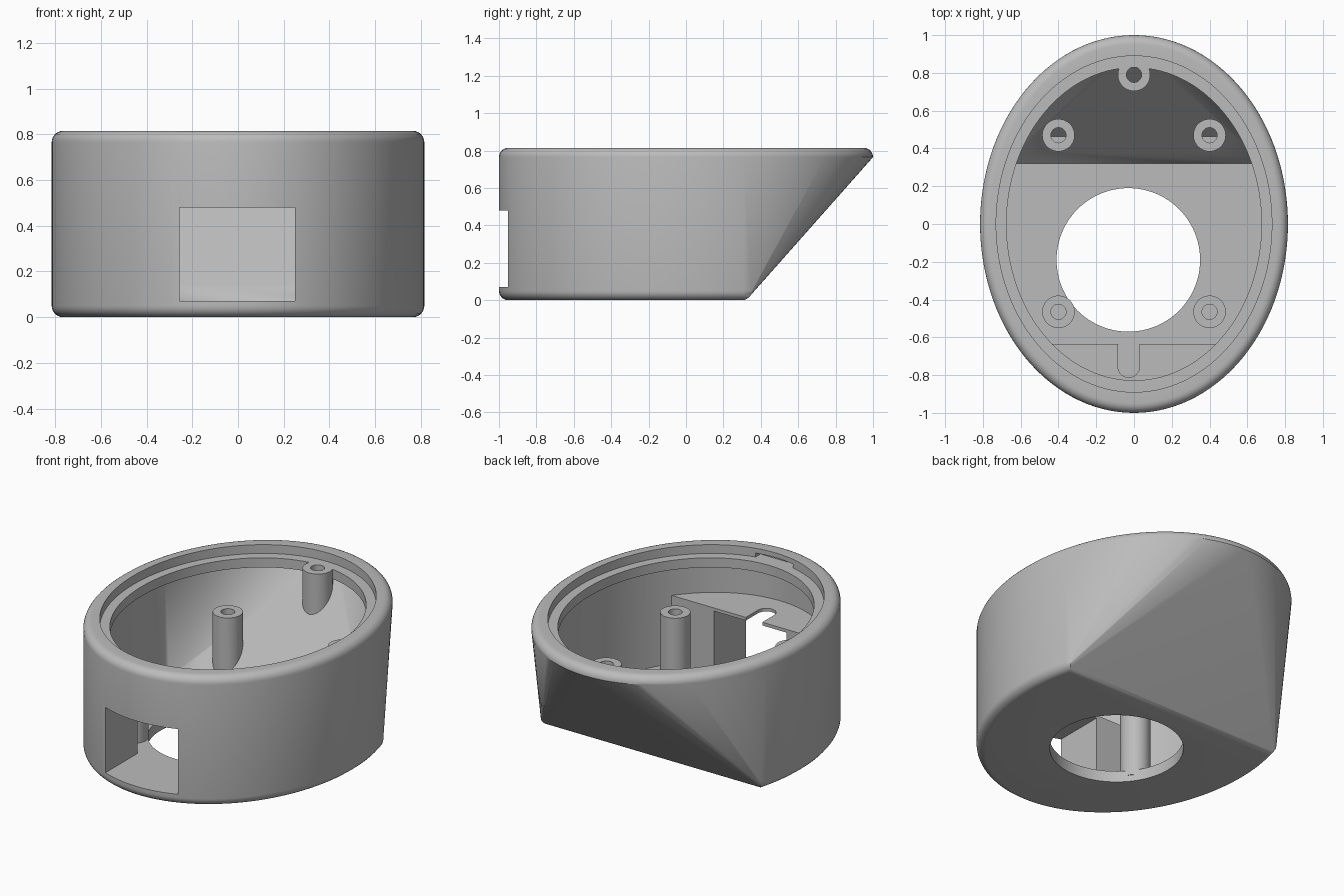
import bpy, bmesh, math

if "Cube" in bpy.data.objects:
    bpy.data.objects.remove(bpy.data.objects["Cube"])

SEG = 120          # sides of the large ellipses
A, B, H = 0.815, 1.0, 0.815

grey = bpy.data.materials.new("light_grey")
grey.diffuse_color = (0.5, 0.5, 0.5, 1)
grey.use_nodes = True
grey.node_tree.nodes["Principled BSDF"].inputs["Base Color"].default_value = grey.diffuse_color


def to_object(name, bm):
    bmesh.ops.recalc_face_normals(bm, faces=bm.faces[:])
    me = bpy.data.meshes.new(name)
    bm.to_mesh(me)
    bm.free()
    ob = bpy.data.objects.new(name, me)
    me.materials.append(grey)
    bpy.context.collection.objects.link(ob)
    return ob


def boat(name, inset, z0, z1, yc, r, steps):
    """Hull of a full top ellipse and a bottom ellipse cut off behind yc, rounded by r."""
    bm = bmesh.new()
    a, b = A - inset - r, B - inset - r
    for i in range(steps + 1):
        t = math.pi / 2 * i / steps if steps else 0
        grow, drop = r * math.cos(t), r * (1 - math.sin(t))
        ea, eb, ec = a + grow, b + grow, yc + grow
        for k in range(SEG):
            x = ea * math.cos(2 * math.pi * k / SEG)
            y = eb * math.sin(2 * math.pi * k / SEG)
            bm.verts.new((x, y, z1 - drop))
            if y < ec - 0.005:
                bm.verts.new((x, y, z0 + drop))
        cx = ea * math.sqrt(1 - (ec / eb) ** 2)
        for s in (-1, 1):
            bm.verts.new((s * cx, ec, z0 + drop))
    res = bmesh.ops.convex_hull(bm, input=bm.verts[:])
    junk = {g for k in ("geom_interior", "geom_unused") for g in res[k]
            if isinstance(g, bmesh.types.BMVert)}
    bmesh.ops.delete(bm, geom=list(junk), context='VERTS')
    return to_object(name, bm)


def cylinder(name, x, y, rx, ry, z0, z1, seg=48):
    bm = bmesh.new()
    ring = [bm.verts.new((x + rx * math.cos(2 * math.pi * k / seg),
                          y + ry * math.sin(2 * math.pi * k / seg), z0)) for k in range(seg)]
    base = bm.faces.new(ring)
    ext = bmesh.ops.extrude_face_region(bm, geom=[base])
    bmesh.ops.translate(bm, vec=(0, 0, z1 - z0),
                        verts=[g for g in ext["geom"] if isinstance(g, bmesh.types.BMVert)])
    return to_object(name, bm)


def box(name, lo, hi):
    bm = bmesh.new()
    bmesh.ops.create_cube(bm, size=1)
    for v in bm.verts:
        v.co = [(l + h) / 2 + c * (h - l) for l, h, c in zip(lo, hi, v.co)]
    return to_object(name, bm)


def combine(ob, tool, op, keep=False):
    mod = ob.modifiers.new("bool", 'BOOLEAN')
    mod.operation, mod.object, mod.solver = op, tool, 'EXACT'
    bpy.context.view_layer.objects.active = ob
    bpy.ops.object.modifier_apply(modifier=mod.name)
    if not keep:
        bpy.data.objects.remove(tool)


# Outer body with rounded edges, and a slightly smaller core that trims inner parts
shell = boat("housing", 0, 0, H, 0.30, 0.05, 6)
core = boat("trim_core", 0.015, 0.02, 0.78, 0.32, 0, 0)

# Cavity under the lip, lip opening and lid recess
cavity = boat("cavity", 0.07, 0.07, 0.755, 0.32, 0, 0)
combine(cavity, box("cavity_limit", (-2, -2, -1), (2, 2, 0.70)), 'INTERSECT')
combine(shell, cavity, 'DIFFERENCE')
combine(shell, cylinder("lip_opening", 0, 0, 0.675, 0.828, 0.685, 0.8, SEG), 'DIFFERENCE')
combine(shell, cylinder("lid_recess", 0, 0, 0.73, 0.89, 0.76, 1, SEG), 'DIFFERENCE')

# Snap slot in the front wall of the recess
combine(shell, box("snap_slot", (-0.13, -0.925, 0.76), (0.13, -0.8, 0.785)), 'DIFFERENCE')

# Round hole through the floor
combine(shell, cylinder("floor_hole", -0.03, -0.19, 0.38, 0.38, -0.2, 0.2, 96), 'DIFFERENCE')

# Solid shelf block behind the front window
shelf = box("shelf", (-1, -1.2, 0.03), (1, -0.635, 0.50))
combine(shelf, core, 'INTERSECT', keep=True)
combine(shell, shelf, 'UNION')

# Screw posts: x, y, top height, hole bottom
posts = [(sx * 0.4, y, 0.50, 0.23) for sx in (-1, 1) for y in (0.47, -0.465)]
posts.append((0, 0.79, 0.76, 0.0))
for x, y, top, hole in posts:
    post = cylinder("post", x, y, 0.086, 0.086, 0.04, top)
    combine(post, cylinder("post_hole", x, y, 0.04, 0.04, hole, 1), 'DIFFERENCE')
    combine(post, core, 'INTERSECT', keep=True)
    combine(shell, post, 'UNION')
bpy.data.objects.remove(core)

# Front window through wall and shelf block
combine(shell, box("window", (-0.255, -1.2, 0.07), (0.25, -0.6, 0.48)), 'DIFFERENCE')

# Round-ended slot in the shelf roof
slot = cylinder("slot", -0.028, -0.755, 0.057, 0.057, 0.4, 0.6)
combine(slot, box("slot_run", (-0.085, -0.755, 0.4), (0.029, -0.6, 0.6)), 'UNION')
combine(shell, slot, 'DIFFERENCE')

# Smooth curved walls, crisp edges
bpy.ops.object.select_all(action='DESELECT')
shell.select_set(True)
bpy.context.view_layer.objects.active = shell
bpy.ops.object.shade_smooth_by_angle(angle=math.radians(30))
